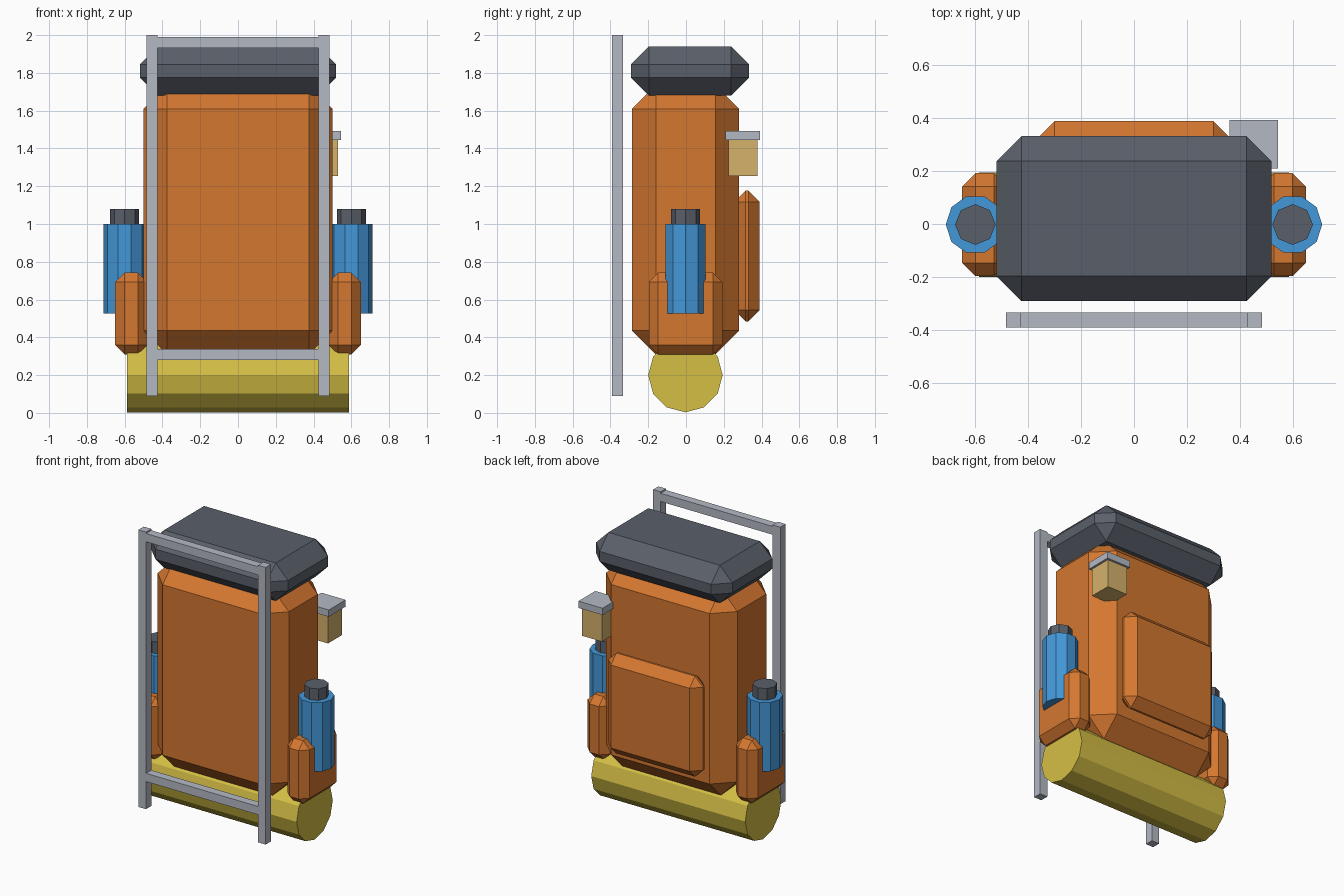
import bpy
import bmesh
from math import radians
from mathutils import Matrix

if "Cube" in bpy.data.objects:
    bpy.data.objects.remove(bpy.data.objects["Cube"], do_unlink=True)


def material(name, *rgb):
    """Flat material from 0-255 display values, converted to linear."""
    linear = [((c / 255 + 0.055) / 1.055) ** 2.4 for c in rgb]
    mat = bpy.data.materials.new(name)
    mat.use_nodes = True
    mat.diffuse_color = (*linear, 1)
    mat.node_tree.nodes["Principled BSDF"].inputs["Base Color"].default_value = (*linear, 1)
    return mat


ORANGE = material("orange canvas", 212, 119, 48)
SLATE = material("slate grey", 90, 96, 106)
METAL = material("pale metal", 180, 185, 196)
YELLOW = material("mustard foam", 213, 191, 69)
BLUE = material("bottle blue", 68, 152, 217)
TAN = material("lantern tan", 213, 178, 107)


def finish(bm, name, mat):
    mesh = bpy.data.meshes.new(name)
    bm.to_mesh(mesh)
    bm.free()
    mesh.materials.append(mat)
    obj = bpy.data.objects.new(name, mesh)
    bpy.context.collection.objects.link(obj)
    return obj


def box(name, mat, x, y, z, chamfer=0):
    """Box from (min, max) ranges, with optional single-step chamfers."""
    bm = bmesh.new()
    bmesh.ops.create_cube(bm, size=1)
    for v in bm.verts:
        v.co = [lo + (c + 0.5) * (hi - lo) for c, (lo, hi) in zip(v.co, (x, y, z))]
    if chamfer:
        bmesh.ops.bevel(bm, geom=bm.edges[:], offset=chamfer, segments=1,
                        affect='EDGES', profile=0.5)
    return finish(bm, name, mat)


def cylinder(name, mat, sides, radius, length, centre, turn=None):
    bm = bmesh.new()
    bmesh.ops.create_cone(bm, cap_ends=True, segments=sides,
                          radius1=radius, radius2=radius, depth=length)
    if turn:
        bmesh.ops.rotate(bm, verts=bm.verts, matrix=turn)
    bmesh.ops.translate(bm, verts=bm.verts, vec=centre)
    return finish(bm, name, mat)


# Pack body, top lid and back pocket
box("pack_body", ORANGE, (-0.5, 0.5), (-0.285, 0.28), (0.31, 1.735), 0.125)
box("top_lid", SLATE, (-0.52, 0.52), (-0.292, 0.333), (1.68, 1.94), 0.095)
box("back_pocket", ORANGE, (-0.36, 0.36), (0.255, 0.39), (0.485, 1.177), 0.06)

# Rolled mat under the pack
cylinder("bedroll", YELLOW, 12, 0.197, 1.174, (0, -0.003, 0.2),
         Matrix.Rotation(radians(90), 3, 'Y'))

# Side pockets with bottles, and the frame posts
quarter = Matrix.Rotation(radians(90), 3, 'Z')
for side, s in (("left", 1), ("right", -1)):
    box(side + "_pocket", ORANGE, sorted((s * 0.48, s * 0.65)),
        (-0.197, 0.192), (0.31, 0.743), 0.05)
    cylinder(side + "_bottle", BLUE, 10, 0.112, 0.475, (s * 0.6, -0.002, 0.7625), quarter)
    cylinder(side + "_bottle_cap", SLATE, 8, 0.077, 0.1, (s * 0.6, -0.002, 1.03))
    box(side + "_frame_post", METAL, sorted((s * 0.427, s * 0.485)),
        (-0.392, -0.334), (0.09, 2.0))

# Frame cross rails
for name, z in (("lower_rail", (0.28, 0.337)), ("upper_rail", (1.933, 1.99))):
    box(name, METAL, (-0.427, 0.427), (-0.392, -0.334), z)

# Hanging lantern
box("lantern_body", TAN, (0.376, 0.53), (0.224, 0.378), (1.253, 1.446))
box("lantern_cap", METAL, (0.361, 0.545), (0.21, 0.393), (1.446, 1.493))
